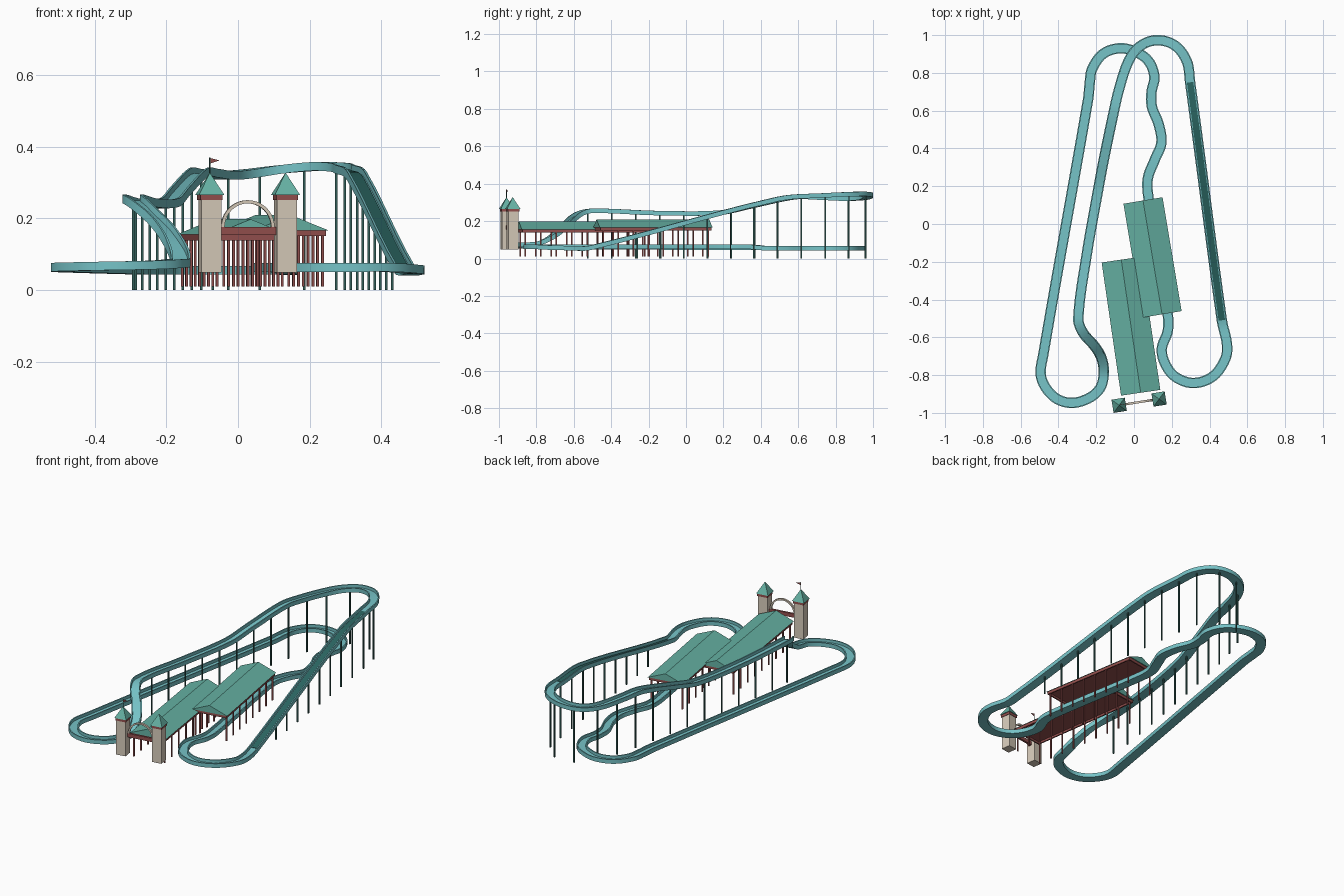
import bpy, bmesh, math
from mathutils import Vector, Matrix

if "Cube" in bpy.data.objects:
    bpy.data.objects.remove(bpy.data.objects["Cube"])


def material(name, *rgb):
    m = bpy.data.materials.new(name)
    col = [((c / 255 + 0.055) / 1.055) ** 2.4 for c in rgb] + [1]
    m.use_nodes = True
    m.diffuse_color = col
    m.node_tree.nodes["Principled BSDF"].inputs["Base Color"].default_value = col
    return m


TRACK = material("track teal", 118, 195, 199)
CHAIN = material("chain dark green", 44, 104, 100)
POST = material("support dark green", 50, 94, 88)
ROOF = material("roof green", 102, 178, 164)
RED = material("brick red", 148, 80, 78)
STONE = material("stone beige", 216, 204, 187)


def finish(name, bm, mat, frame=Matrix(), smooth=False):
    bmesh.ops.recalc_face_normals(bm, faces=bm.faces)
    me = bpy.data.meshes.new(name)
    bm.to_mesh(me)
    bm.free()
    me.materials.append(mat)
    ob = bpy.data.objects.new(name, me)
    bpy.context.collection.objects.link(ob)
    ob.matrix_world = frame
    if smooth:
        bpy.ops.object.select_all(action="DESELECT")
        bpy.context.view_layer.objects.active = ob
        ob.select_set(True)
        bpy.ops.object.shade_smooth_by_angle(angle=math.radians(35))
    return ob


def add_box(bm, centre, size):
    m = Matrix.Translation(centre) @ Matrix.Diagonal((*size, 1))
    bmesh.ops.create_cube(bm, size=1, matrix=m)


def box(name, centre, size, mat, frame):
    bm = bmesh.new()
    add_box(bm, centre, size)
    return finish(name, bm, mat, frame)


def frame_at(x, y, degrees):
    return Matrix.Translation((x, y, 0)) @ Matrix.Rotation(math.radians(degrees), 4, "Z")


def sweep(name, path, section, mat, closed):
    """Sweep a (side, up) cross-section along a path without rolling."""
    bm = bmesh.new()
    rings = []
    n, m = len(path), len(section)
    for i, p in enumerate(path):
        a = path[i - 1] if closed or i else p
        b = path[(i + 1) % n] if closed or i < n - 1 else p
        t = (b - a).normalized()
        side = Vector((t.y, -t.x, 0)).normalized()
        up = side.cross(t)
        rings.append([bm.verts.new(p + side * s + up * h) for s, h in section])
    for i in range(n if closed else n - 1):
        r, q = rings[i], rings[(i + 1) % n]
        for k in range(m):
            j = (k + 1) % m
            bm.faces.new((r[k], r[j], q[j], q[k]))
    if not closed:
        bm.faces.new(rings[0])
        bm.faces.new(rings[-1])
    return finish(name, bm, mat, smooth=True)


# Track control points: lift hill, high run, drop, then the low return
lift = [(.465, -.51, .058), (.332, .49, .318), (.297, .75, .338)]
high_run = [(.28, .86, .343), (.217, .945, .345), (.12, .973, .337), (.03, .94, .325),
            (-.03, .86, .32), (-.08, .71, .326), (-.11, .58, .328), (-.16, .34, .278),
            (-.19, .18, .245), (-.25, -.16, .243), (-.295, -.5, .255)]
drop = [(-.27, -.575, .236), (-.21, -.645, .178), (-.172, -.71, .12), (-.16, -.79, .08)]
front_bend = [(-.18, -.87, .074), (-.245, -.925, .07), (-.34, -.947, .068), (-.43, -.91, .066),
              (-.492, -.81, .064), (-.48, -.69, .062)]
back_bend = [(-.243, .66), (-.234, .75), (-.222, .82), (-.165, .9), (-.08, .93),
             (0, .915), (.075, .865), (.108, .78), (.093, .7), (.095, .62), (.13, .53), (.145, .43)]
station_run = [(.11, .34), (.073, .24), (.078, .13), (.18, -.49), (.178, -.57), (.147, -.66),
               (.165, -.74), (.22, -.81), (.317, -.842), (.42, -.805)]
controls = lift + high_run + drop + front_bend
controls += [(x, y, .055) for x, y in back_bend]
controls += [(x, y, .063) for x, y in station_run]
controls += [(.485, -.71, .058), (.492, -.635, .056)]
controls = [Vector(p) for p in controls]


def smooth_loop(pts, steps):
    """Cubic loop whose tangents scale with each segment's length."""
    n = len(pts)
    tans = [(pts[(i + 1) % n] - pts[i - 1]).normalized() for i in range(n)]
    out = []
    for i in range(n):
        a, b = pts[i], pts[(i + 1) % n]
        d = (b - a).length
        for k in range(steps):
            t = k / steps
            h = t * t * (3 - 2 * t)
            out.append(a * (1 - h) + b * h + tans[i] * d * t * (1 - t) ** 2
                       - tans[(i + 1) % n] * d * t * t * (1 - t))
    return out


# Trough with thin side walls, and the lift chain lying on its floor
STEPS = 6
path = smooth_loop(controls, STEPS)
half, inner, low, floor, high = .0275, .021, -.012, -.005, .012
trough = [(-half, low), (half, low), (half, high), (inner, high),
          (inner, floor), (-inner, floor), (-inner, high), (-half, high)]
sweep("track", path, trough, TRACK, True)
strip = [(-.017, floor - .001), (.017, floor - .001), (.017, floor + .003), (-.017, floor + .003)]
sweep("lift_chain", path[:2 * STEPS + 1], strip, CHAIN, False)

# Support posts at even spacing under the raised track
bm = bmesh.new()
travelled, spacing = 0, .13
for a, b in zip(path, path[1:(len(lift) + len(high_run)) * STEPS]):
    seg = (b - a).length
    while travelled <= seg:
        p = a.lerp(b, travelled / seg)
        if p.z > .09:
            add_box(bm, (p.x, p.y, p.z / 2 - .005), (.007, .007, p.z - .01))
        travelled += spacing
    travelled -= seg
finish("track_supports", bm, POST)


# Station sheds: gable roof, ceiling, edge beams and posts
def station(name, frame, length, eave, ridge, posts):
    hw, hl = .105, length / 2
    bm = bmesh.new()
    ends = [[bm.verts.new((x, y, z)) for x, z in ((-hw, eave), (hw, eave), (0, ridge))]
            for y in (-hl, hl)]
    for e in ends:
        bm.faces.new(e)
    for k in range(3):
        j = (k + 1) % 3
        bm.faces.new((ends[0][k], ends[0][j], ends[1][j], ends[1][k]))
    finish(name + "_roof", bm, ROOF, frame)
    box(name + "_ceiling", (0, 0, eave - .002), (.2, length - .01, .004), RED, frame)
    bm = bmesh.new()
    for s in (-1, 1):
        add_box(bm, (s * .096, 0, eave - .008), (.008, length - .01, .016))
        add_box(bm, (0, s * (hl - .009), eave - .008), (.2, .008, .016))
    finish(name + "_edge_beams", bm, RED, frame)
    bm = bmesh.new()
    for s in (-1, 1):
        for i in range(posts):
            y = (hl - .02) * (2 * i / (posts - 1) - 1)
            add_box(bm, (s * .092, y, (eave + .005) / 2), (.007, .007, eave - .015))
    finish(name + "_posts", bm, RED, frame)


station("front_station", frame_at(-.016, -.541, 8.3), .712, .155, .198, 9)
station("rear_station", frame_at(.098, -.177, 9.5), .611, .167, .209, 8)

# Entrance gate: two towers, arch, beam and flag
gate = frame_at(.027, -.943, 8.9)
for side, s in (("right", -1), ("left", 1)):
    x = s * .107
    box(side + "_tower", (x, 0, .151), (.056, .056, .204), STONE, gate)
    box(side + "_tower_band", (x, 0, .259), (.062, .062, .016), RED, gate)
    bm = bmesh.new()
    bmesh.ops.create_cone(bm, cap_ends=True, segments=4, radius1=.05, radius2=0, depth=.062,
                          matrix=Matrix.Translation((x, 0, .297)) @ Matrix.Rotation(math.pi / 4, 4, "Z"))
    finish(side + "_tower_roof", bm, ROOF, gate)
box("gate_beam", (0, 0, .165), (.16, .012, .022), RED, gate)

bm = bmesh.new()
rings = []
for i in range(21):
    a = math.pi * i / 20
    rings.append([bm.verts.new((r * math.cos(a), y, .176 + r * math.sin(a)))
                  for r, y in ((.066, -.006), (.075, -.006), (.075, .006), (.066, .006))])
for r, q in zip(rings, rings[1:]):
    for k in range(4):
        bm.faces.new((r[k], r[k - 1], q[k - 1], q[k]))
finish("gate_arch", bm, STONE, gate, smooth=True)

box("flag_pole", (-.107, 0, .345), (.003, .003, .05), POST, gate)
bm = bmesh.new()
corners = [(-.107, .369), (-.107, .353), (-.079, .362)]
bm.faces.new([bm.verts.new((x, 0, z)) for x, z in corners])
flag = bmesh.ops.extrude_face_region(bm, geom=bm.faces[:])
bmesh.ops.translate(bm, vec=(0, .002, 0), verts=[v for v in flag["geom"] if isinstance(v, bmesh.types.BMVert)])
finish("flag", bm, RED, gate)
